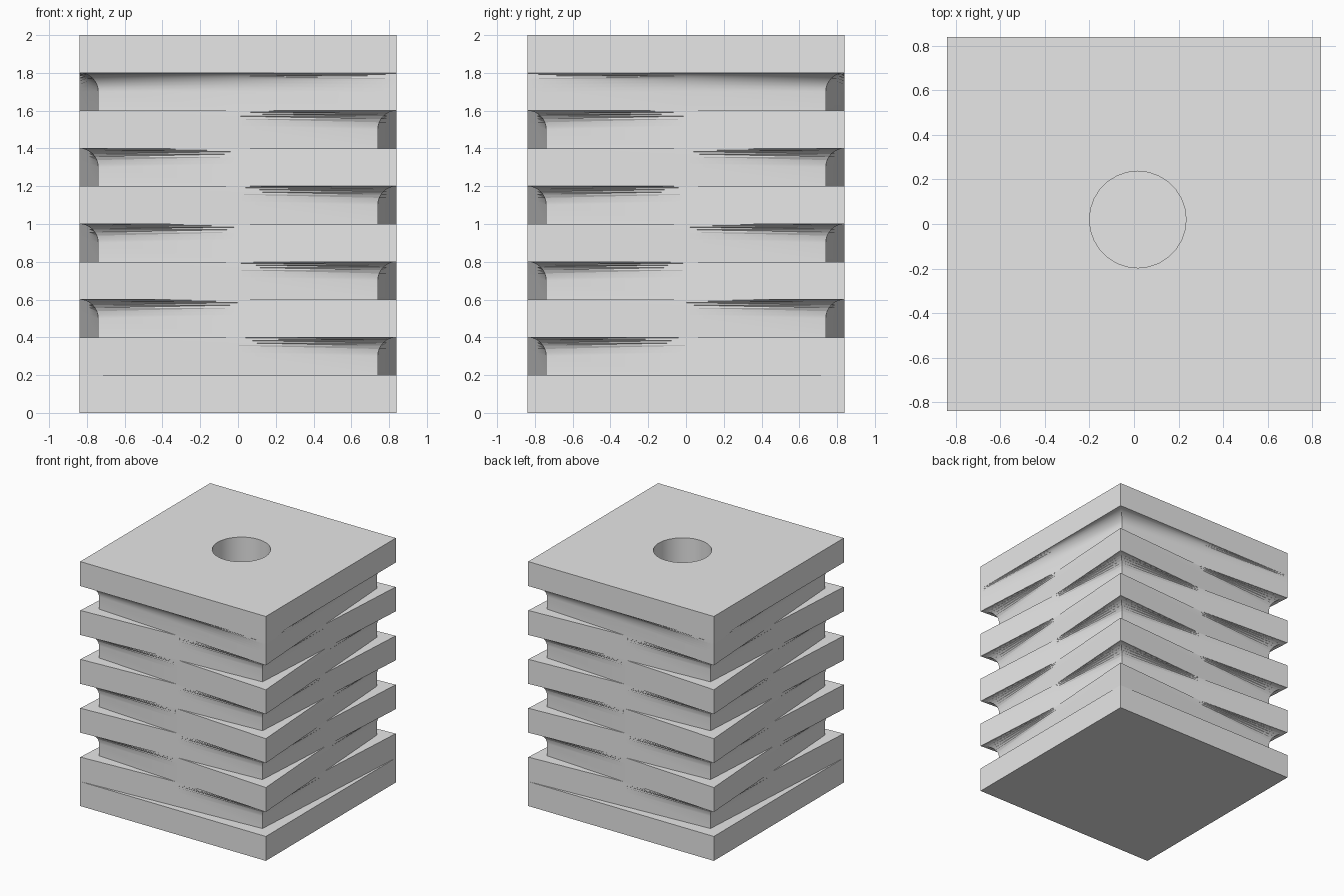
import bpy
import bmesh
import math

cube = bpy.data.objects.get("Cube")
if cube:
    bpy.data.objects.remove(cube, do_unlink=True)

HALF = 0.84        # half width of the square tiers
TUCK = 0.74        # half width at a tucked-in corner
MID = 0.787        # side midpoint of a twisted tier
TIER = 0.2         # tier height
FLARE = 0.1        # height of the rounded flare under an overhang
TIERS = 10
STEPS = 8

DIRS = [(-1, -1), (0, -1), (1, -1), (1, 0), (1, 1), (0, 1), (-1, 1), (-1, 0)]


def outline(tucked=0, mid=MID):
    """Reach of each of the eight outline points; tucked is the sign of x*y of the tucked corners."""
    reach = []
    for x, y in DIRS:
        if x * y == 0:
            reach.append(mid)
        else:
            reach.append(TUCK if x * y == tucked else HALF)
    return reach


square = outline(mid=HALF)
star = outline()

# Stack of outlines from the ground up
levels = [(0, square), (TIER, square)]
for i in range(1, TIERS - 1):
    z = i * TIER
    wall = outline(-1 if i % 2 else 1)
    goal = square if i == TIERS - 2 else star
    levels.append((z, wall))
    for s in range(STEPS + 1):
        a = s / STEPS * math.pi / 2
        blend = 1 - math.cos(a)
        ring = [w + (g - w) * blend for w, g in zip(wall, goal)]
        levels.append((z + TIER - FLARE + FLARE * math.sin(a), ring))
levels.append((TIERS * TIER, square))

# Tower body, lofted through the outlines
bm = bmesh.new()
rings = [[bm.verts.new((x * r, y * r, z)) for (x, y), r in zip(DIRS, reach)]
         for z, reach in levels]
for low, high in zip(rings, rings[1:]):
    for k in range(8):
        n = (k + 1) % 8
        bm.faces.new((low[k], low[n], high[n], high[k]))
bm.faces.new(rings[0][::-1])
bm.faces.new(rings[-1])
bmesh.ops.remove_doubles(bm, verts=bm.verts, dist=0.0005)
bmesh.ops.triangulate(bm, faces=[f for f in bm.faces if len(f.verts) == 4])
bmesh.ops.recalc_face_normals(bm, faces=bm.faces)
mesh = bpy.data.meshes.new("twisted_tower")
bm.to_mesh(mesh)
bm.free()
tower = bpy.data.objects.new("twisted_tower", mesh)
bpy.context.collection.objects.link(tower)

grey = bpy.data.materials.new("light_grey")
grey.use_nodes = True
grey.diffuse_color = (0.8, 0.8, 0.8, 1)
grey.node_tree.nodes["Principled BSDF"].inputs["Base Color"].default_value = (0.8, 0.8, 0.8, 1)
mesh.materials.append(grey)

# Round bore from the top down to the base tier
bpy.ops.mesh.primitive_cylinder_add(vertices=28, radius=0.217, depth=2,
                                    location=(0.017, 0.02, 1 + TIER))
bore = bpy.context.object
bore.name = "bore_cutter"
bore.hide_render = True
bore.data.materials.append(grey)
cut = tower.modifiers.new("bore", 'BOOLEAN')
cut.operation = 'DIFFERENCE'
cut.solver = 'EXACT'
cut.object = bore

bpy.ops.object.select_all(action='DESELECT')
tower.select_set(True)
bpy.context.view_layer.objects.active = tower
bpy.ops.object.modifier_apply(modifier="bore")
bpy.data.objects.remove(bore, do_unlink=True)
bpy.ops.object.shade_smooth_by_angle(angle=math.radians(25))
